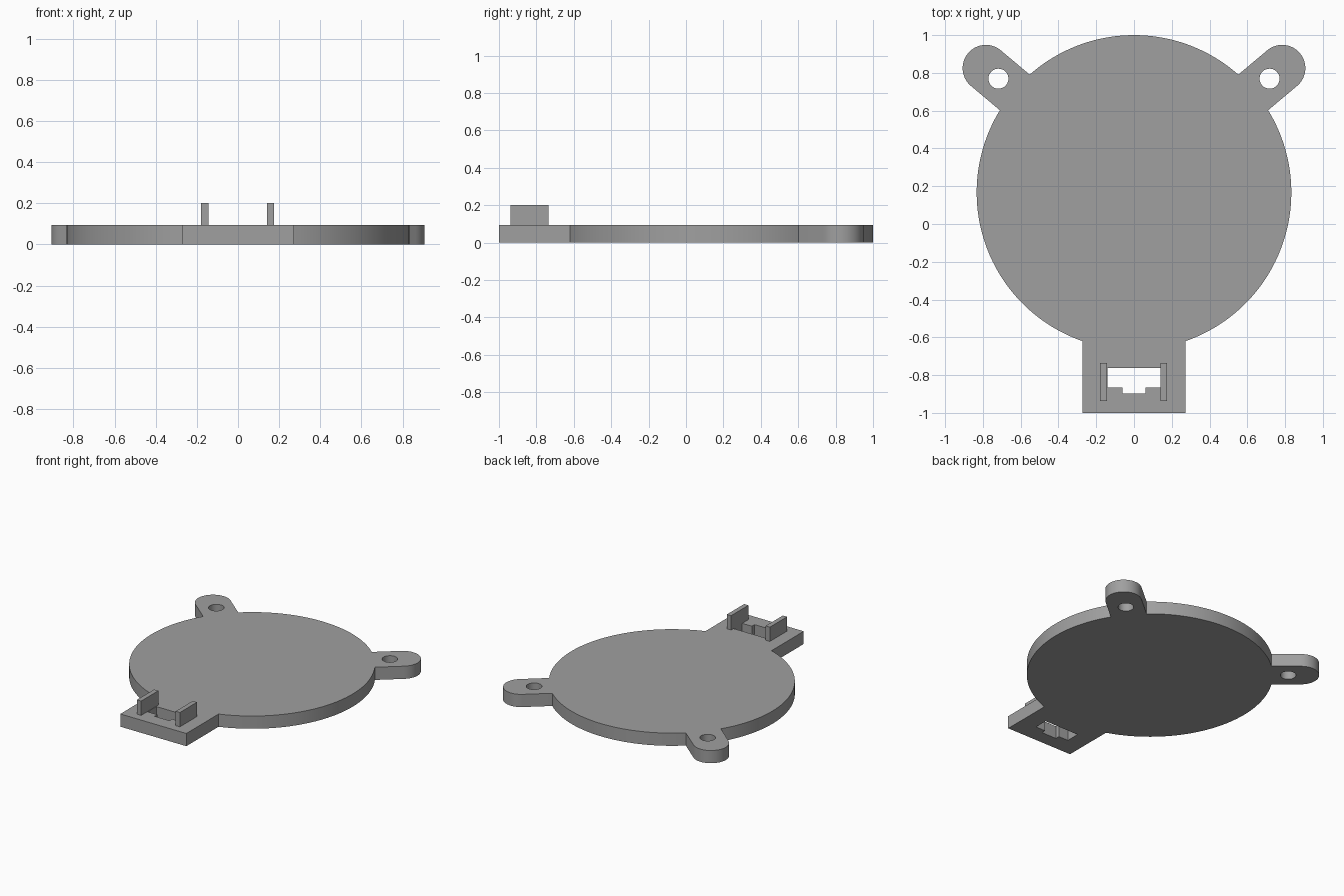
import bpy, bmesh
from math import sin, cos, asin, acos, radians, pi

if "Cube" in bpy.data.objects:
    bpy.data.objects.remove(bpy.data.objects["Cube"])

H = 0.095                      # plate thickness
CY, R = 0.167, 0.833           # disc centre and radius
EAR_A, EAR_D, EAR_R = radians(40), 1.024, 0.123
HOLE_D, HOLE_R = 0.937, 0.053
TAB_X = 0.273

grey = bpy.data.materials.new("grey")
grey.diffuse_color = (0.35, 0.35, 0.35, 1)
grey.use_nodes = True
grey.node_tree.nodes["Principled BSDF"].inputs["Base Color"].default_value = grey.diffuse_color


def arc(cx, cy, r, a0, a1, n):
    return [(cx + r * cos(a0 + (a1 - a0) * i / n),
             cy + r * sin(a0 + (a1 - a0) * i / n)) for i in range(n + 1)]


def mirror(pts):
    return [(-x, y) for x, y in reversed(pts)]


def extruded(name, loops, z0, z1):
    """Solid from an outer loop and optional hole loops."""
    bm = bmesh.new()
    edges = []
    for pts in loops:
        vs = [bm.verts.new((x, y, z0)) for x, y in pts]
        edges += [bm.edges.new((v, vs[i - 1])) for i, v in enumerate(vs)]
    bmesh.ops.triangle_fill(bm, edges=edges, use_beauty=True, normal=(0, 0, 1))
    res = bmesh.ops.extrude_face_region(bm, geom=bm.faces[:], use_keep_orig=True)
    top = [g for g in res["geom"] if isinstance(g, bmesh.types.BMVert)]
    bmesh.ops.translate(bm, verts=top, vec=(0, 0, z1 - z0))
    bmesh.ops.recalc_face_normals(bm, faces=bm.faces[:])
    me = bpy.data.meshes.new(name)
    bm.to_mesh(me)
    bm.free()
    me.materials.append(grey)
    ob = bpy.data.objects.new(name, me)
    bpy.context.collection.objects.link(ob)
    return ob


# Right half of the plate outline: tab, disc rim, rounded ear, disc rim
spread = asin(EAR_R / R)
half = [(TAB_X, -1.0)]
half += arc(0, CY, R, -acos(TAB_X / R), EAR_A - spread, 48)
half += arc(EAR_D * cos(EAR_A), CY + EAR_D * sin(EAR_A), EAR_R,
            EAR_A - pi / 2, EAR_A + pi / 2, 24)
half += arc(0, CY, R, EAR_A + spread, pi / 2, 24)
outline = half + mirror(half)[1:]

# Screw holes in the ears and the stepped slot in the tab
hole = arc(HOLE_D * cos(EAR_A), CY + HOLE_D * sin(EAR_A), HOLE_R, 0, 2 * pi, 32)[:-1]
slot_half = [(0.061, -0.897), (0.061, -0.865), (0.141, -0.865), (0.141, -0.763)]
slot = slot_half + mirror(slot_half)

plate = extruded("plate", [outline, hole, mirror(hole), slot], 0, H)
bpy.context.view_layer.objects.active = plate
plate.select_set(True)
bpy.ops.object.shade_smooth_by_angle(angle=radians(25))

# Upright clips either side of the slot
for side, x0, x1 in (("left", -0.179, -0.144), ("right", 0.141, 0.176)):
    extruded(side + "_clip",
             [[(x0, -0.938), (x1, -0.938), (x1, -0.735), (x0, -0.735)]], H, 0.202)
